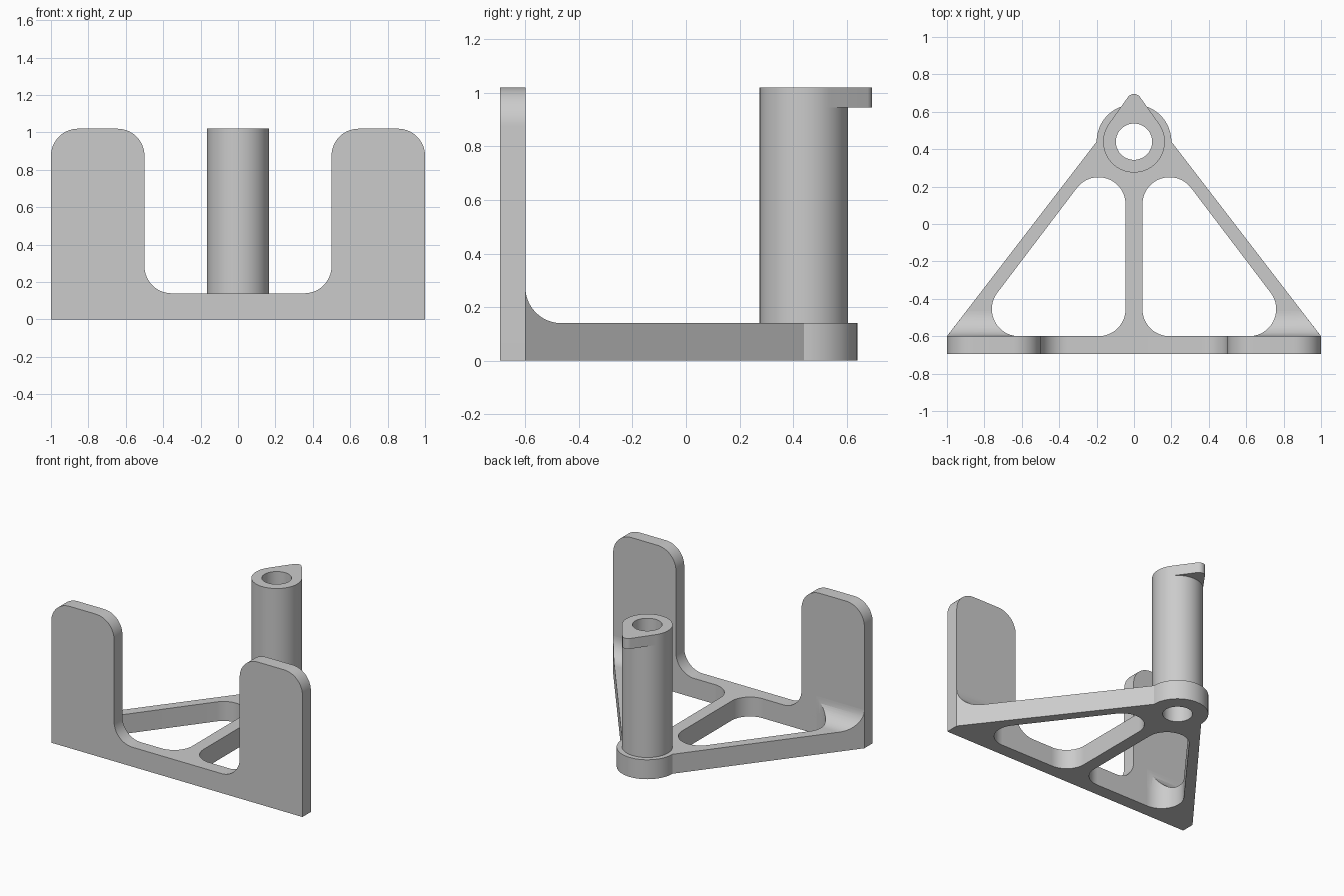
import bpy
import bmesh
from math import cos, sin, radians, ceil
from mathutils import Matrix

cube = bpy.data.objects.get("Cube")
if cube:
    bpy.data.objects.remove(cube, do_unlink=True)

grey = bpy.data.materials.new("light grey")
grey.use_nodes = True
colour = (0.6, 0.6, 0.6, 1)
grey.diffuse_color = colour
grey.node_tree.nodes["Principled BSDF"].inputs["Base Color"].default_value = colour

# Local axes of a profile: flat on XY, standing on XZ, or standing on YZ
FLAT = Matrix.Identity(4)
FACING_FRONT = Matrix.Rotation(radians(90), 4, "X")
FACING_SIDE = Matrix(((0, 0, 1, 0), (1, 0, 0, 0), (0, 1, 0, 0), (0, 0, 0, 1)))


def arc(x, y, r, start, end):
    n = max(2, ceil(abs(end - start) / 6))
    angles = [radians(start + (end - start) * i / n) for i in range(n + 1)]
    return [(x + r * cos(a), y + r * sin(a)) for a in angles]


def mirrored(points):
    return [(-x, y) for x, y in reversed(points)]


def bake(obj):
    """Replace the object by a mesh object with everything applied."""
    graph = bpy.context.evaluated_depsgraph_get()
    mesh = bpy.data.meshes.new_from_object(obj.evaluated_get(graph))
    name, matrix = obj.name, obj.matrix_world.copy()
    bpy.data.objects.remove(obj, do_unlink=True)
    result = bpy.data.objects.new(name, mesh)
    mesh.transform(matrix)
    bm = bmesh.new()
    bm.from_mesh(mesh)
    bmesh.ops.remove_doubles(bm, verts=bm.verts, dist=0.0001)
    bmesh.ops.recalc_face_normals(bm, faces=bm.faces)
    bm.to_mesh(mesh)
    bm.free()
    mesh.materials.clear()
    mesh.materials.append(grey)
    bpy.context.collection.objects.link(result)
    return result


def prism(name, loops, low, high, axes=FLAT):
    """Extrude an outline, with any holes, from low to high."""
    curve = bpy.data.curves.new(name, "CURVE")
    curve.dimensions = "2D"
    curve.fill_mode = "BOTH"
    curve.extrude = (high - low) / 2
    for loop in loops:
        spline = curve.splines.new("POLY")
        spline.points.add(len(loop) - 1)
        for point, (x, y) in zip(spline.points, loop):
            point.co = (x, y, 0, 1)
        spline.use_cyclic_u = True
    obj = bpy.data.objects.new(name, curve)
    bpy.context.collection.objects.link(obj)
    obj.matrix_world = axes @ Matrix.Translation((0, 0, (low + high) / 2))
    bpy.context.view_layer.update()
    return bake(obj)


BASE_TOP, TOP, TAB_BOTTOM = 0.14, 1.02, 0.945
PLATE_BACK, PLATE_FRONT = -0.6, -0.695
HUB_Y, ROUND = 0.44, 0.145
SLOPE = 37.6  # direction the sloping sides face

bore = arc(0, HUB_Y, 0.097, 0, 354)

# Triangular base frame with hub, two rounded windows and a bore
window = (arc(0.19, -0.455, ROUND, 180, 270)
          + arc(0.615, -0.455, ROUND, 270, 360 + SLOPE)
          + arc(0.19, 0.105, ROUND, SLOPE, 180))
outline = ([(-1, PLATE_BACK), (1, PLATE_BACK)]
           + arc(0, HUB_Y, 0.2, 0, 180))
base = prism("base_frame", [outline, window, mirrored(window), bore], 0, BASE_TOP)

# U-shaped front plate
half = ([(1, 0)]
        + arc(1 - ROUND, TOP - ROUND, ROUND, 0, 90)
        + arc(0.5 + ROUND, TOP - ROUND, ROUND, 90, 180)
        + arc(0.5 - ROUND, BASE_TOP + ROUND, ROUND, 0, -90))
plate = prism("front_plate", [half + mirrored(half)],
              -PLATE_BACK, -PLATE_FRONT, FACING_FRONT)

# Hollow post and its pointed top
post = prism("post", [arc(0, HUB_Y, 0.165, 0, 354), bore], BASE_TOP, TAB_BOTTOM)
pointed = (arc(0, 0.655, 0.04, 35.5, 144.5)
           + arc(0, HUB_Y, 0.165, 144.5, 395.5))
tab = prism("pointed_post_top", [pointed, bore], TAB_BOTTOM, TOP)

# Concave corner fillets, trimmed to the frame's plan
cove = [(PLATE_BACK, BASE_TOP)] + arc(PLATE_BACK + 0.135, BASE_TOP + 0.135, 0.135, 270, 180)
fillet = prism("corner_fillets", [cove], 0.5, 1.1, FACING_SIDE)
corner = ([(0.615, -0.7), (1.077, -0.7), (0.846, -0.4)]
          + arc(0.615, -0.455, ROUND, SLOPE, -90))
cutter = prism("fillet_cutter", [corner], 0, 0.5)
cutter.hide_render = True
trim = fillet.modifiers.new("trim", "BOOLEAN")
trim.operation = "INTERSECT"
trim.solver = "EXACT"
trim.object = cutter
fillet.modifiers.new("mirror", "MIRROR")
bpy.context.view_layer.update()
fillet = bake(fillet)
bpy.data.objects.remove(cutter, do_unlink=True)

# Smooth the curved faces and keep the edges sharp
for obj in bpy.context.view_layer.objects:
    obj.select_set(False)
for obj in (base, plate, post, tab, fillet):
    obj.select_set(True)
bpy.context.view_layer.objects.active = base
bpy.ops.object.shade_smooth_by_angle(angle=radians(25))
